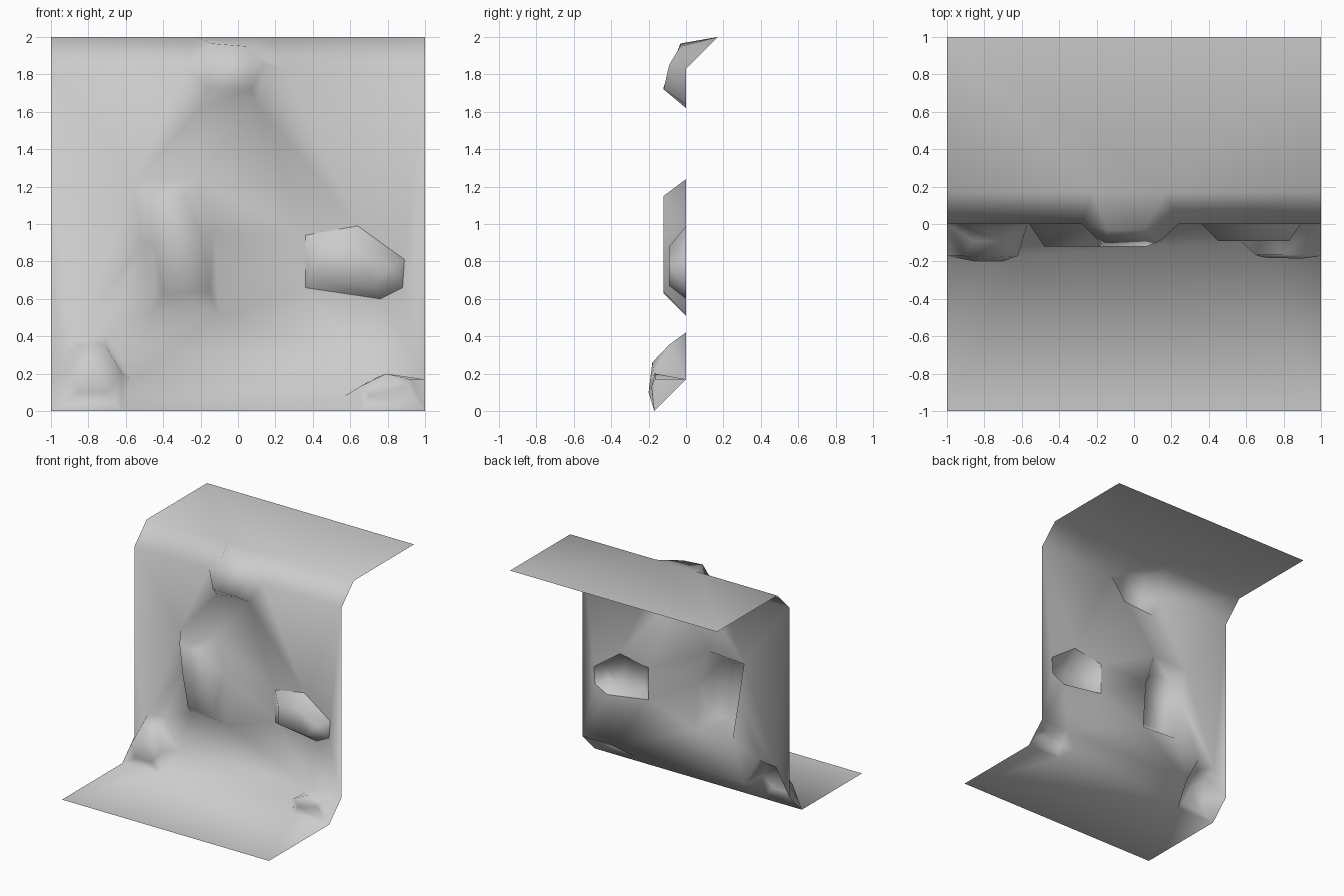
import bpy
from mathutils import Vector
from mathutils.geometry import delaunay_2d_cdt

cube = bpy.data.objects.get("Cube")
if cube:
    bpy.data.objects.remove(cube, do_unlink=True)

BEVEL = 0.17
HEIGHT = 2.0

stone = bpy.data.materials.new("stone_grey")
stone.use_nodes = True
stone.diffuse_color = (0.6, 0.6, 0.6, 1)
stone.node_tree.nodes["Principled BSDF"].inputs["Base Color"].default_value = stone.diffuse_color

points, index, edges, rings = [], {}, [], []


def add(x, y, z):
    """Register a surface point once and return its index."""
    key = (round(x, 4), round(y, 4), round(z, 4))
    if key not in index:
        index[key] = len(points)
        points.append(Vector(key))
    return index[key]


def on_cliff(x, z):
    """Point on the plain cliff profile: lower bevel, wall, upper bevel."""
    return add(x, min(z - BEVEL, 0) + max(z - HEIGHT + BEVEL, 0), z)


def chain(ids, closed=False):
    edges.extend(zip(ids, ids[1:]))
    if closed:
        edges.append((ids[-1], ids[0]))


def rock(base, cap, peak=None):
    """Outcrop: a base outline on the cliff and a raised front outline."""
    ring = [on_cliff(x, z) for x, z in base]
    rings.append(ring)
    chain(ring, True)
    chain([add(*p) for p in cap], True)
    if peak:
        add(*peak)


# ledge rock, a separate shell set into the wall (must stay first)
D = -0.09
rock([(0.36, 0.66), (0.76, 0.6), (0.88, 0.66), (0.89, 0.81), (0.64, 0.99), (0.36, 0.94)],
     [(0.45, D, 0.7), (0.72, D, 0.67), (0.8, D, 0.7), (0.83, D, 0.78), (0.63, D, 0.88), (0.45, D, 0.86)])

# tall rock in the middle of the wall
D = -0.12
rock([(-0.45, 0.53), (-0.1, 0.51), (-0.13, 0.95), (-0.22, 1.24), (-0.56, 1.22), (-0.51, 0.9)],
     [(-0.4, D, 0.63), (-0.15, D, 0.64), (-0.2, D, 0.95), (-0.29, D, 1.15), (-0.48, D, 1.15), (-0.45, D, 0.9)])

# brow rock under the top edge
rock([(-0.2, 1.62), (0.1, 1.64), (0.24, 1.83), (0.17, HEIGHT), (-0.22, HEIGHT), (-0.28, 1.83)],
     [(-0.16, D, 1.73), (0.07, D, 1.72), (0.14, -0.09, 1.85), (0.05, -0.03, 1.95), (-0.14, -0.03, 1.965)])

# right foot rock
rock([(-1, 0), (-0.62, 0), (-0.57, BEVEL), (-0.7, 0.42), (-0.87, 0.4), (-1, BEVEL)],
     [(-0.85, -0.2, 0.1), (-0.7, -0.2, 0.1), (-0.62, -0.17, 0.2),
      (-0.71, -0.09, 0.355), (-0.86, -0.09, 0.35), (-0.91, -0.17, 0.2)],
     peak=(-0.78, -0.18, 0.26))

# left foot rock
rock([(0.66, 0), (1, 0), (1, BEVEL), (0.72, BEVEL), (0.57, 0.08)],
     [(0.7, -0.18, 0.08), (0.9, -0.185, 0.13), (0.92, -0.165, 0.17),
      (0.79, -0.165, 0.2), (0.65, -0.165, 0.13)])

# fold lines between ground, bevels, wall and top
for x0, x1, z in [(-0.62, 0.66, 0), (-0.57, 0.72, BEVEL),
                  (-1, -0.28, 1.83), (0.24, 1, 1.83),
                  (-1, -0.22, HEIGHT), (0.17, 1, HEIGHT)]:
    chain([on_cliff(x0, z), on_cliff(x1, z)])

# outer border of the tile
sides = []
for x in (-1, 1):
    side = [add(x, -1, 0)]
    side += [on_cliff(x, z) for z in (0, BEVEL, HEIGHT - BEVEL, HEIGHT)]
    side.append(add(x, 1, HEIGHT))
    chain(side)
    sides.append(side)
for end in (0, -1):
    chain([sides[0][end], sides[1][end]])

# flatten obliquely, so ground, wall and top unfold, then triangulate
flat = [Vector((p.x, p.z + 0.4 * p.y)) for p in points]
verts, _, tris, source, _, owner = delaunay_2d_cdt(flat, edges, rings, 0, 1e-5, True)
coords = [points[s[0]] if s else Vector((v.x, 0, v.y)) for v, s in zip(verts, source)]


def build(name, faces):
    """Make a smooth object from some of the triangles."""
    used = sorted({i for f in faces for i in f})
    remap = {old: new for new, old in enumerate(used)}
    mesh = bpy.data.meshes.new(name)
    mesh.from_pydata([coords[i] for i in used], [], [[remap[i] for i in f] for f in faces])
    mesh.materials.append(stone)
    for poly in mesh.polygons:
        poly.use_smooth = True
    mesh.update()
    bpy.context.collection.objects.link(bpy.data.objects.new(name, mesh))


build("ledge_rock", [f for f, o in zip(tris, owner) if 0 in o])
build("cliff_wall", [f for f, o in zip(tris, owner) if 0 not in o])
